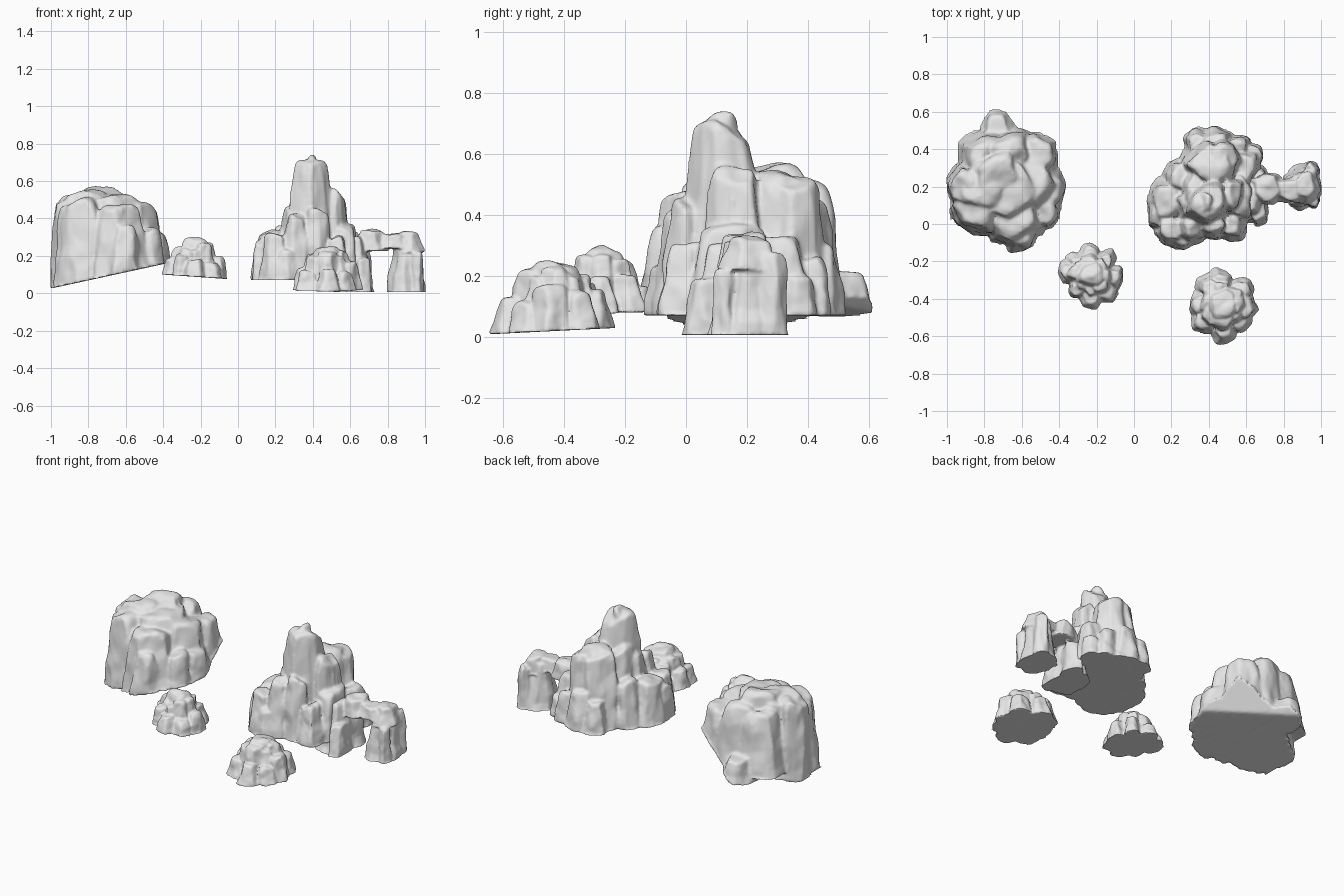
import bpy, bmesh, math, random
from mathutils import Vector, noise

random.seed(11)
cube = bpy.data.objects.get("Cube")
if cube:
    bpy.data.objects.remove(cube, do_unlink=True)

# Single stone colour
stone = bpy.data.materials.new("stone_grey")
stone.use_nodes = True
grey = (0.8, 0.8, 0.8, 1)
stone.diffuse_color = grey
stone.node_tree.nodes["Principled BSDF"].inputs["Base Color"].default_value = grey


def lump(bm, floor, x, y, rx, ry, top, taper=0.8, base=0):
    """Chiselled, tapered stone block rising from the floor (or a higher base) to top."""
    z0 = max(base, floor(x, y))
    turn = random.uniform(-0.3, 0.3)
    facets = []
    for i in range(7):
        a = math.tau * (i + random.random()) / 7
        n = Vector((math.cos(a), math.sin(a), random.uniform(0, 0.4))).normalized()
        facets.append((n, random.uniform(0.9, 1.0)))
    # gently tilted top
    a = random.uniform(0, math.tau)
    facets.append((Vector((0.12 * math.cos(a), 0.12 * math.sin(a), 1)).normalized(), 0.98))
    verts = bmesh.ops.create_icosphere(bm, subdivisions=4, radius=1)["verts"]
    for v in verts:
        d = v.co.copy()
        # flat-topped rounded drum, then chisel cuts
        flat = (abs(d.x) ** 3 + abs(d.y) ** 3) ** (1 / 3)
        d /= (flat ** 5 + abs(d.z) ** 5) ** (1 / 5)
        c, s = math.cos(turn), math.sin(turn)
        d = Vector((d.x * c - d.y * s, d.x * s + d.y * c, d.z))
        for n, limit in facets:
            over = d.dot(n) - limit
            if over > 0:
                d -= n * over
        k = 1 - (1 - taper) * max(0, d.z)
        p = Vector((x + d.x * rx * k, y + d.y * ry * k, z0 + d.z * (top - z0)))
        # fluting and small bumps
        out = Vector((d.x, d.y, d.z * 0.5)).normalized()
        p += out * 0.014 * noise.noise(Vector((p.x * 13, p.y * 13, p.z * 9)))
        p += out * 0.006 * noise.noise(p * 28)
        p.z = max(p.z, base, floor(p.x, p.y))
        v.co = p


def rock(name, floor, lumps, voxel):
    """Fuse the blocks into one stone."""
    bm = bmesh.new()
    for spec in lumps:
        lump(bm, floor, *spec)
    mesh = bpy.data.meshes.new(name)
    bm.to_mesh(mesh)
    bm.free()
    obj = bpy.data.objects.new(name, mesh)
    bpy.context.collection.objects.link(obj)
    mesh.materials.append(stone)
    bpy.ops.object.select_all(action="DESELECT")
    obj.select_set(True)
    bpy.context.view_layer.objects.active = obj
    fuse = obj.modifiers.new("fuse", "REMESH")
    fuse.mode = "VOXEL"
    fuse.voxel_size = voxel
    soften = obj.modifiers.new("soften", "SMOOTH")
    soften.factor = 0.5
    soften.iterations = 2
    for m in ("fuse", "soften"):
        bpy.ops.object.modifier_apply(modifier=m)
    bpy.ops.object.shade_smooth_by_angle(angle=math.radians(45))


def cluster(x, y, core, height, count, ring, size, low, high):
    """Central stone with an outer ring of low stones and an inner ring of taller ones."""
    specs = [(x, y, core, core, height, 0.55)]
    for i in range(count):
        a = math.tau * (i + random.uniform(-0.2, 0.2)) / count
        r = ring * random.uniform(0.94, 1.06)
        s = size * random.uniform(0.88, 1.12)
        for reach, top in ((1, random.uniform(low, high)),
                           (0.62, height * random.uniform(0.78, 0.93))):
            specs.append((x + reach * r * math.cos(a), y + reach * r * math.sin(a),
                          s, s, top, 0.68))
    return specs


def boulder_floor(x, y):
    """Slanted underside with an undercut rear corner."""
    return max(0.03 + 0.217 * (x + 0.98), 0.14 + 0.7 * (1.46 * x + y + 0.38))


rock("big_boulder", boulder_floor, [
    (-.69, .19, .25, .25, .53, .82),
    (-.81, .20, .17, .17, .55, .87),
    (-.73, .27, .16, .16, .57, .85),
    (-.55, .22, .16, .21, .49, .75),
    (-.64, .03, .17, .17, .475, .78),
    (-.62, -.06, .10, .09, .37, .78),
    (-.84, .08, .14, .14, .51, .85),
    (-.89, .20, .11, .13, .53, .9),
    (-.73, .49, .10, .12, .22, .85),
    (-.80, .36, .14, .15, .48, .75, .1),
    (-.52, .37, .13, .13, .46, .8),
    (-.45, .20, .085, .15, .33, .75),
    (-.47, .06, .08, .09, .35, .75),
    (-.66, .39, .15, .12, .51, .78),
], 0.01)

# Tall peak with stepped shoulders
rock("peak", lambda x, y: 0.07, [
    (.39, .115, .15, .155, .715, .73),
    (.38, .11, .08, .10, .74, .7),
    (.41, .32, .17, .15, .545, .82),
    (.47, .34, .12, .14, .53, .85),
    (.33, .18, .11, .16, .53, .7),
    (.52, .16, .08, .12, .56, .75),
    (.30, .10, .10, .13, .47, .65),
    (.18, .13, .11, .13, .34, .72),
    (.20, -.03, .10, .09, .32, .72),
    (.13, .05, .06, .09, .28, .75),
    (.25, -.07, .08, .07, .24, .75),
    (.31, -.02, .09, .09, .43, .65),
    (.42, .00, .09, .09, .46, .7),
    (.53, .00, .08, .10, .31, .7),
    (.57, .16, .09, .16, .37, .75),
    (.59, .30, .09, .12, .33, .75),
    (.64, .37, .055, .06, .20),
    (.43, .43, .11, .09, .31, .75),
    (.34, .43, .08, .09, .26, .75),
    (.55, .41, .08, .07, .27, .75),
    (.25, .25, .10, .10, .36, .75),
], 0.009)

# Arch leaning on the peak: foot, bridge and outer pillar
rock("arch", lambda x, y: 0.006, [
    (.61, .14, .10, .14, .31, .65),
    (.67, .07, .055, .08, .19),
    (.67, .23, .055, .09, .22),
    (.71, .19, .10, .09, .34, .85, .225),
    (.83, .18, .12, .07, .32, .85, .24),
    (.90, .20, .10, .13, .32, .58),
    (.915, .20, .075, .09, .33, .85, .22),
    (.92, .21, .065, .10, .28, .85),
    (.945, .28, .045, .06, .28, .85),
    (.955, .13, .04, .045, .22),
], 0.007)

# Two small rock clusters
rock("small_rock_left", lambda x, y: 0.1 - 0.07 * (x + 0.4),
     cluster(-.23, -.27, .12, .295, 8, .105, .065, .16, .22), 0.006)
rock("small_rock_front", lambda x, y: 0.01 + 0.05 * (y + 0.61),
     cluster(.475, -.43, .14, .25, 8, .12, .073, .10, .18), 0.006)
